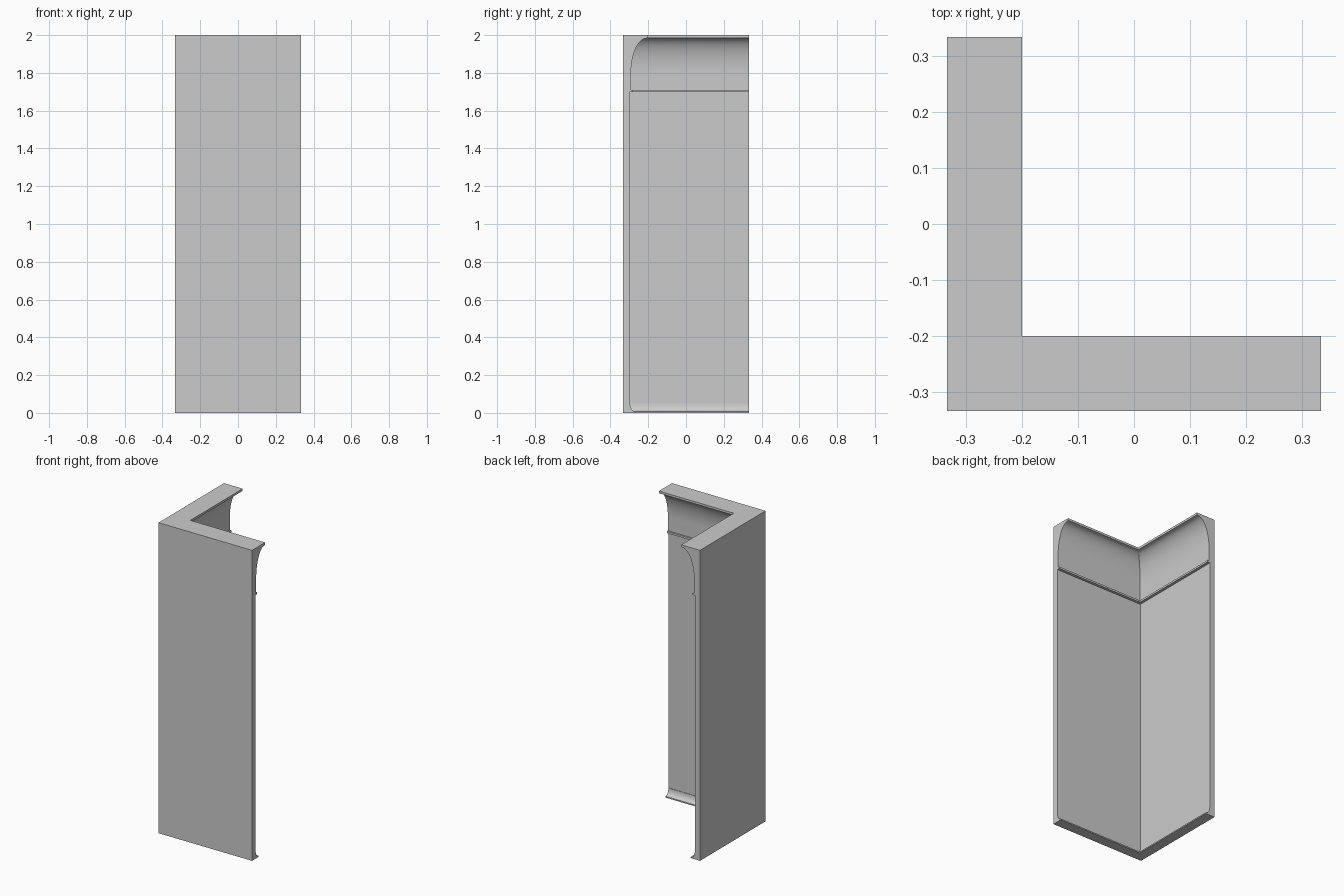
import bpy
import bmesh
from math import sin, cos, pi

cube = bpy.data.objects.get("Cube")
if cube:
    bpy.data.objects.remove(cube, do_unlink=True)

HALF = 0.333      # half of the plan width
HEIGHT = 2.0
WALL = 0.034      # panel thickness
LEDGE = 0.133     # depth of the top ledge

plaster = bpy.data.materials.new("plaster grey")
plaster.use_nodes = True
grey = (0.6, 0.6, 0.6, 1)
plaster.diffuse_color = grey
plaster.node_tree.nodes["Principled BSDF"].inputs["Base Color"].default_value = grey


def cove(wall, tip, z_wall, z_tip, steps):
    """Concave quarter ellipse, vertical at the wall and level at the tip."""
    return [(tip - (tip - wall) * cos(a), z_wall + (z_tip - z_wall) * sin(a))
            for a in (pi / 2 * i / steps for i in range(steps + 1))]


# Cross-section: distance inward from the outer face, and height
profile = [(0, 0), (0.066, 0), (0.066, 0.008)]
profile += cove(WALL + 0.003, 0.062, 0.05, 0.008, 6)[::-1]      # base cove
profile += [(WALL, 0.05), (WALL, 1.698)]
profile += [(0.052, 1.698), (0.052, 1.71), (0.042, 1.71)]       # bead
profile += cove(0.042, 0.126, 1.80, 1.984, 16)                  # cornice cove
profile += [(LEDGE, 1.986), (LEDGE, HEIGHT), (0, HEIGHT)]


# Sweep the section along the two arms, mitred at the corner
bm = bmesh.new()
stations = [lambda d: (HALF, d - HALF),
            lambda d: (d - HALF, d - HALF),
            lambda d: (d - HALF, HALF)]
rings = [[bm.verts.new((*place(d), z)) for d, z in profile] for place in stations]
count = len(profile)
for a, b in zip(rings, rings[1:]):
    for i in range(count):
        j = (i + 1) % count
        bm.faces.new((a[i], a[j], b[j], b[i]))
bm.faces.new(rings[0])
bm.faces.new(rings[-1][::-1])
bmesh.ops.recalc_face_normals(bm, faces=bm.faces)

mesh = bpy.data.meshes.new("corner_wall_with_cornice")
bm.to_mesh(mesh)
bm.free()
mesh.materials.append(plaster)
wall = bpy.data.objects.new("corner_wall_with_cornice", mesh)
bpy.context.collection.objects.link(wall)

# Smooth coves, crisp edges
bpy.context.view_layer.objects.active = wall
wall.select_set(True)
bpy.ops.object.shade_smooth_by_angle(angle=pi / 6)
